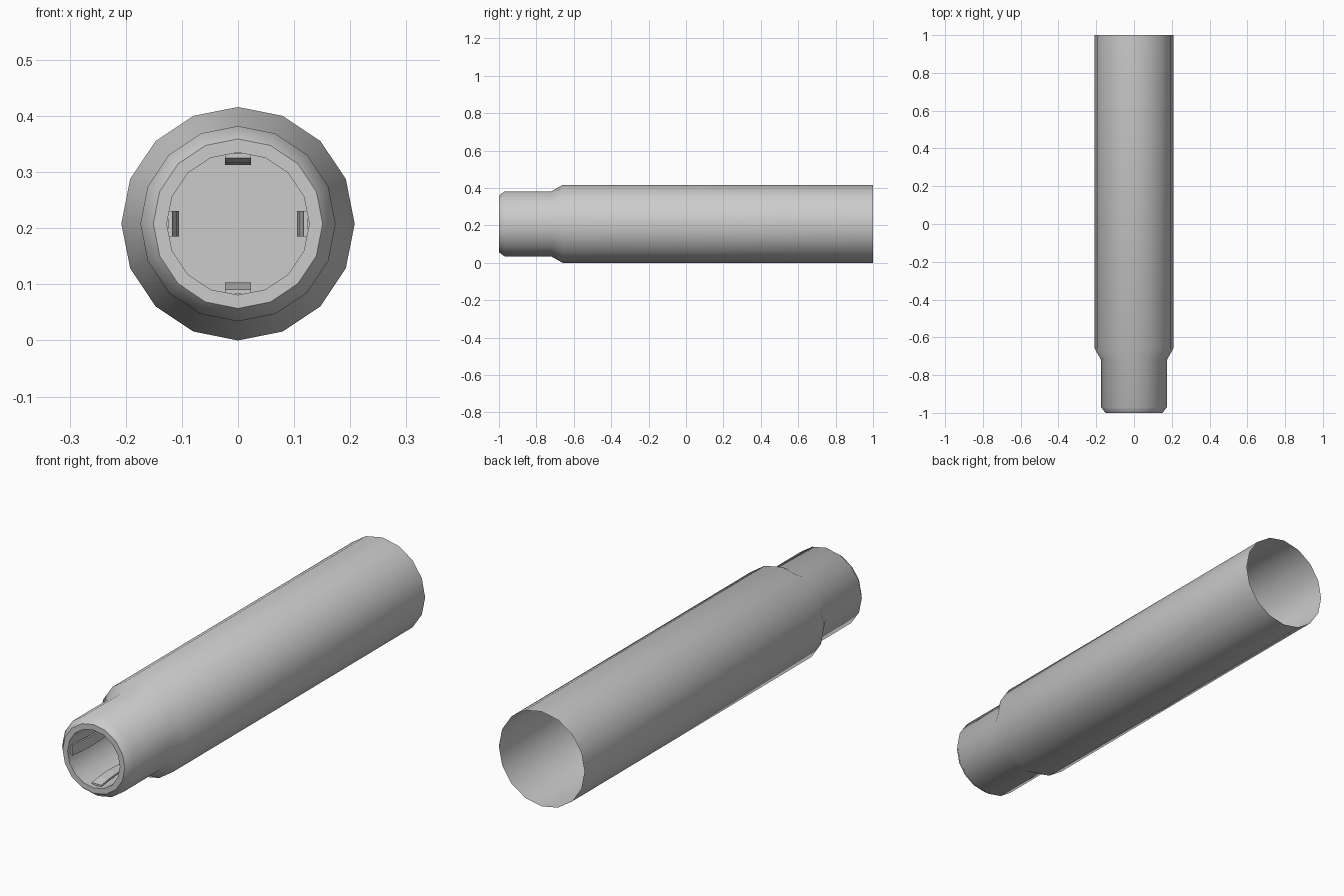
import bpy, bmesh
from math import sin, cos, pi, radians
from mathutils import Matrix, Vector

if "Cube" in bpy.data.objects:
    bpy.data.objects.remove(bpy.data.objects["Cube"])

CZ = 0.208   # height of the tube axis
N = 16       # sides of the tube


def make_object(name, bm, smooth):
    me = bpy.data.meshes.new(name)
    bm.to_mesh(me)
    bm.free()
    ob = bpy.data.objects.new(name, me)
    bpy.context.collection.objects.link(ob)
    if smooth:
        bpy.ops.object.select_all(action='DESELECT')
        ob.select_set(True)
        bpy.context.view_layer.objects.active = ob
        bpy.ops.object.shade_smooth_by_angle(angle=radians(50))
    return ob


def lathe(name, profile, cap_last=False):
    """Spin (radius, y) points around the tube axis."""
    bm = bmesh.new()
    rings = [[bm.verts.new((r * sin(2 * pi * i / N), y, CZ + r * cos(2 * pi * i / N)))
              for i in range(N)] for r, y in profile]
    for a, b in zip(rings, rings[1:]):
        for i in range(N):
            j = (i + 1) % N
            bm.faces.new((a[i], a[j], b[j], b[i]))
    if cap_last:
        bm.faces.new(rings[-1])
    return make_object(name, bm, True)


# Outer shell (open at the back), rolled front rim, and closed socket bore
lathe("tube_shell", [(0.208, 1.0), (0.208, -0.66), (0.174, -0.72), (0.174, -0.97),
                     (0.151, -1.0), (0.127, -1.0), (0.127, -0.72)], cap_last=True)


def contact(name, angle):
    """Curved spring strip inside the socket: (y, radius) of its inner face."""
    path = [(-0.98, 0.117), (-0.93, 0.109), (-0.87, 0.105), (-0.80, 0.107), (-0.72, 0.115)]
    w, t = 0.023, 0.008
    rot = Matrix.Rotation(angle, 4, 'Y')
    bm = bmesh.new()
    rows = []
    for y, r in path:
        corners = ((-w, r), (w, r), (w, r + t), (-w, r + t))
        rows.append([bm.verts.new(rot @ Vector((x, y, z)) + Vector((0, 0, CZ)))
                     for x, z in corners])
    for a, b in zip(rows, rows[1:]):
        for i in range(4):
            j = (i + 1) % 4
            bm.faces.new((a[i], a[j], b[j], b[i]))
    bm.faces.new(rows[0])
    bm.faces.new(rows[-1])
    bmesh.ops.recalc_face_normals(bm, faces=bm.faces)
    make_object(name, bm, False)


# Four spring contacts around the bore
for k, side in enumerate(("top", "right", "bottom", "left")):
    contact("contact_" + side, k * pi / 2)
